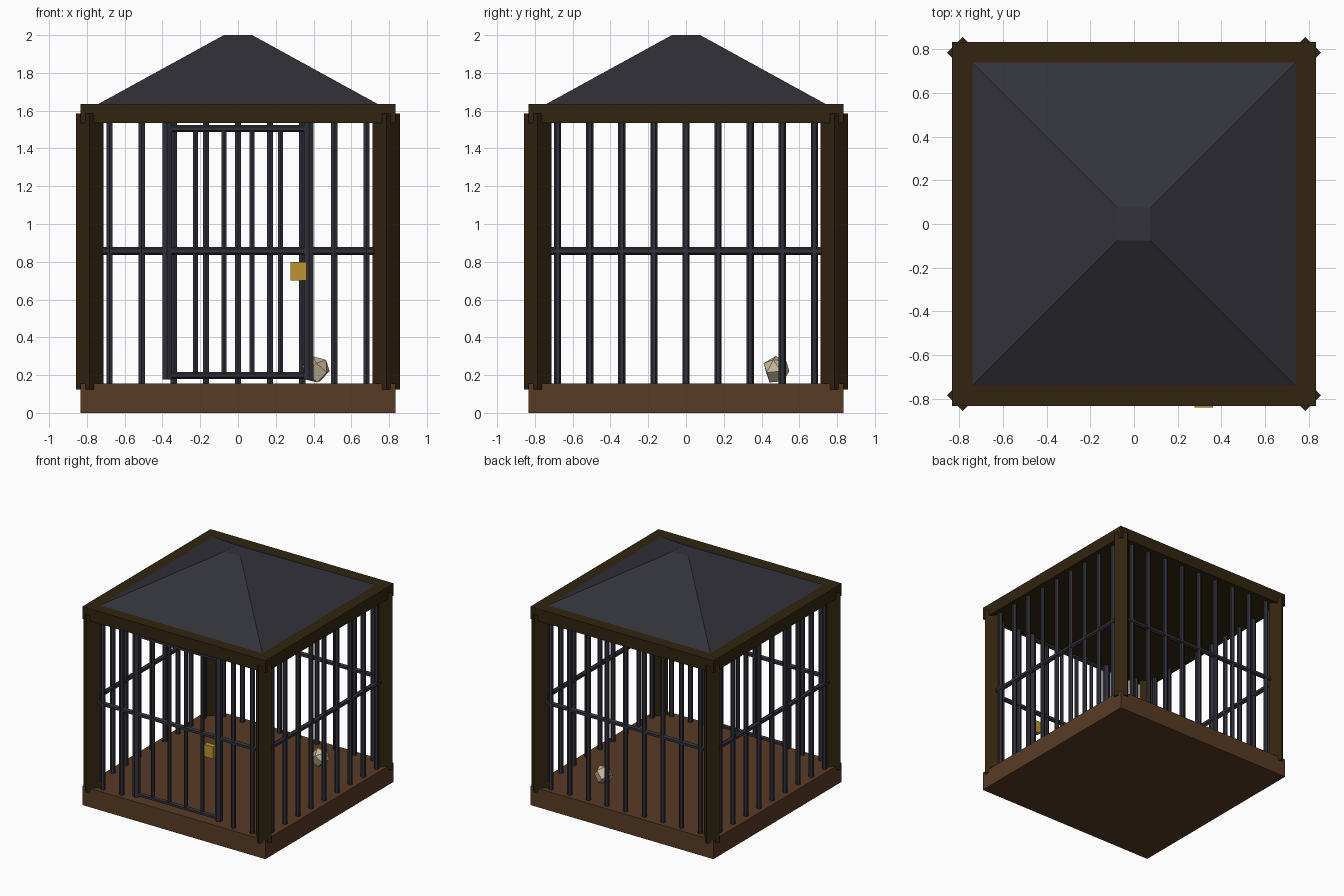
import bpy
import math
from mathutils import Vector

if "Cube" in bpy.data.objects:
    bpy.data.objects.remove(bpy.data.objects["Cube"], do_unlink=True)


def material(name, rgb):
    m = bpy.data.materials.new(name)
    m.use_nodes = True
    m.diffuse_color = (*rgb, 1)
    m.node_tree.nodes["Principled BSDF"].inputs["Base Color"].default_value = (*rgb, 1)
    return m


WOOD = material("brown wood", (0.098, 0.044, 0.018))
DARK_WOOD = material("dark wood", (0.032, 0.018, 0.005))
ROOF = material("slate roof", (0.032, 0.032, 0.042))
IRON = material("dark iron", (0.030, 0.030, 0.042))
BRASS = material("brass", (0.515, 0.296, 0.03))
BONE = material("pale stone", (0.578, 0.485, 0.328))


def finish(name, mat):
    ob = bpy.context.object
    ob.name = name
    ob.data.materials.append(mat)
    return ob


def box(name, size, center, mat):
    bpy.ops.mesh.primitive_cube_add(size=1, location=center)
    bpy.context.object.scale = size
    return finish(name, mat)


def rod(name, start, end, radius, mat, sides=6):
    a, b = Vector(start), Vector(end)
    axis = b - a
    bpy.ops.mesh.primitive_cylinder_add(
        vertices=sides, radius=radius, depth=axis.length, location=(a + b) / 2,
        rotation=axis.to_track_quat("Z", "Y").to_euler())
    return finish(name, mat)


HALF = 0.835      # half width of floor and top frame
WALL = 0.785      # distance of walls and posts from the centre
FLOOR, CEILING = 0.155, 1.535
MID = 0.857

# Floor and top frame
box("floor_base", (2 * HALF, 2 * HALF, FLOOR), (0, 0, FLOOR / 2), WOOD)
box("top_frame", (2 * HALF, 2 * HALF, 0.1), (0, 0, CEILING + 0.05), DARK_WOOD)

# Truncated pyramid roof
bpy.ops.mesh.primitive_cone_add(
    vertices=4, radius1=0.74 * math.sqrt(2), radius2=0.075 * math.sqrt(2),
    depth=0.365, location=(0, 0, 1.8175), rotation=(0, 0, math.pi / 4))
finish("roof", ROOF)

# Diamond corner posts
for sx in (-1, 1):
    for sy in (-1, 1):
        rod("corner_post", (sx * WALL, sy * WALL, 0.125),
            (sx * WALL, sy * WALL, 1.585), 0.072, DARK_WOOD, 4)

# Four barred walls, with an opening for the door at the front
for side in ("front", "right", "back", "left"):
    def place(u, z):
        return {"front": (u, -WALL, z), "back": (u, WALL, z),
                "right": (-WALL, u, z), "left": (WALL, u, z)}[side]

    rod(side + "_rail", place(-0.72, MID), place(0.72, MID), 0.02, IRON)
    for i in range(-4, 5):
        u = i * 0.17
        if side == "front" and abs(u) < 0.4:
            continue
        rod(side + "_bar", place(u, FLOOR - 0.02), place(u, CEILING + 0.02), 0.019, IRON)

# Door
for s in (-1, 1):
    rod("door_stile", (s * 0.375, -WALL, 0.177), (s * 0.375, -WALL, CEILING), 0.03, IRON)
for z in (0.198, 1.505):
    rod("door_rail", (-0.375, -WALL, z), (0.375, -WALL, z), 0.018, IRON)
for i in range(4):
    u = -0.225 + i * 0.15
    rod("door_bar", (u, -WALL, 0.198), (u, -WALL, 1.505), 0.015, IRON)

# Lock on the door
box("lock", (0.084, 0.04, 0.1), (0.32, -0.82, 0.75), BRASS)

# Faceted stone on the floor
bpy.ops.mesh.primitive_uv_sphere_add(
    segments=5, ring_count=3, radius=0.075, location=(0.415, 0.477, 0.228),
    rotation=(0.4, 0.7, 0.3))
finish("stone", BONE)
